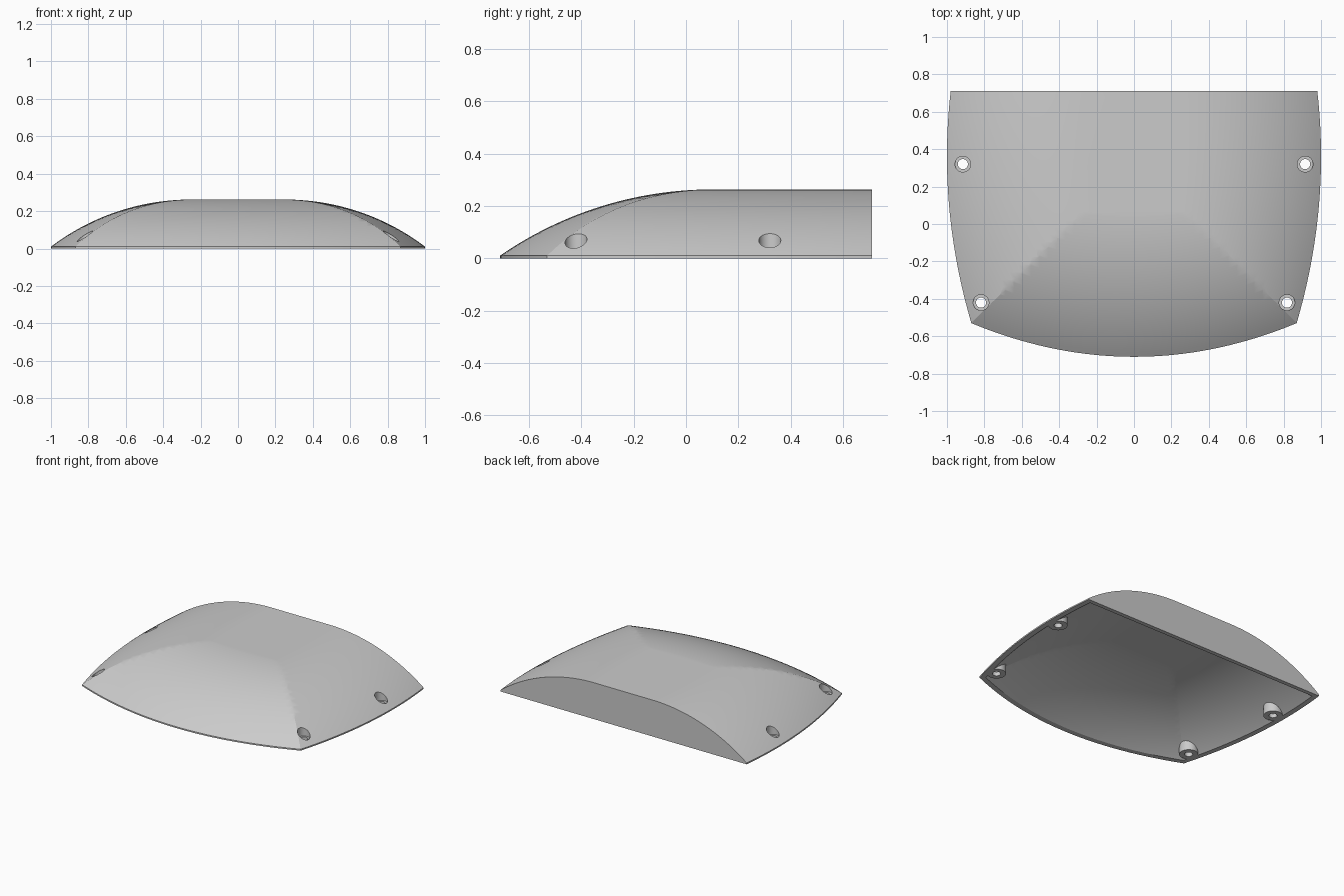
import bpy, bmesh, math

if "Cube" in bpy.data.objects:
    bpy.data.objects.remove(bpy.data.objects["Cube"], do_unlink=True)

BACK, FRONT, CORNER_X, CORNER_Y = 0.71, -0.71, 0.87, -0.53
CROWN, RIM, WALL = 0.262, 0.01, 0.03

grey = bpy.data.materials.new("plain grey")
grey.use_nodes = True
grey.diffuse_color = (0.6, 0.6, 0.6, 1)
grey.node_tree.nodes["Principled BSDF"].inputs["Base Color"].default_value = (0.6, 0.6, 0.6, 1)


def finish(name, bm):
    bmesh.ops.recalc_face_normals(bm, faces=bm.faces)
    mesh = bpy.data.meshes.new(name)
    bm.to_mesh(mesh)
    bm.free()
    mesh.materials.append(grey)
    obj = bpy.data.objects.new(name, mesh)
    bpy.context.collection.objects.link(obj)
    return obj


def loft(name, sections):
    """Closed solid through a row of matching cross-sections."""
    bm = bmesh.new()
    rings = [[bm.verts.new(p) for p in s] for s in sections]
    n = len(rings[0])
    for a, b in zip(rings, rings[1:]):
        for i in range(n):
            j = (i + 1) % n
            bm.faces.new((a[i], a[j], b[j], b[i]))
    bm.faces.new(rings[0])
    bm.faces.new(rings[-1])
    return finish(name, bm)


def cylinder(name, x, y, radius, low, high):
    bm = bmesh.new()
    bmesh.ops.create_cone(bm, cap_ends=True, segments=40, radius1=radius, radius2=radius, depth=high - low)
    bmesh.ops.translate(bm, verts=bm.verts, vec=(x, y, (low + high) / 2))
    return finish(name, bm)


def combine(target, tool, operation):
    mod = target.modifiers.new(operation, "BOOLEAN")
    mod.operation, mod.object, mod.solver = operation, tool, "EXACT"
    bpy.context.view_layer.objects.active = target
    bpy.ops.object.modifier_apply(modifier=mod.name)
    bpy.data.objects.remove(tool, do_unlink=True)


def arc(flat, edge, crown, inset, low, steps=28):
    """Roof curve: level at 'flat', falling to 'edge' at rim height."""
    run, drop = edge - flat, crown - RIM
    radius = (run ** 2 + drop ** 2) / (2 * drop)
    centre, r = crown - radius, radius - inset
    end = math.acos((low - centre) / r)
    return [(flat + r * math.sin(end * i / steps), centre + r * math.cos(end * i / steps))
            for i in range(steps + 1)]


def dome(name, inset, low, bottom, back):
    # Roof falling to both bowed sides
    half = arc(0.25, 1.0, CROWN, inset, low)
    if not inset:
        half.append((half[-1][0], bottom))
    rows = []
    for i in range(41):
        y = -0.9 + (back + 0.9) * i / 40
        shift = 0.164 * (y - 0.361) ** 2
        right = [(x - shift, y, z) for x, z in half]
        rows.append(right + [(-x, y, z) for x, y, z in reversed(right)])
    body = loft(name, rows)
    # Nose falling to the bowed front edge
    nose = arc(-0.1, -FRONT, CROWN + 0.001, inset, low)
    nose = [(0.9, -0.2), (0.9, nose[0][1])] + [(-d, z) for d, z in nose] + [(-nose[-1][0], -0.2)]
    rows = []
    for i in range(49):
        x = -1.1 + 2.2 * i / 48
        shift = (CORNER_Y - FRONT) * (x / CORNER_X) ** 2
        rows.append([(x, y if y > 0.8 else y + shift, z) for y, z in nose])
    combine(body, loft("nose_form", rows), "INTERSECT")
    return body


# Shell and its hollow, leaving round posts standing in the hollow
shell = dome("cover_shell", 0, RIM, 0, BACK)
hollow = dome("hollow", WALL, -0.05, -0.05, BACK - WALL)
posts = [(s * x, y) for s in (-1, 1) for x, y in ((0.915, 0.32), (0.818, -0.42))]
for x, y in posts:
    combine(hollow, cylinder("post", x, y, 0.062, -0.3, 0.4), "DIFFERENCE")
combine(shell, hollow, "DIFFERENCE")

# Screw recesses from above and through holes
for x, y in posts:
    combine(shell, cylinder("recess", x, y, 0.042, 0.03, 0.4), "DIFFERENCE")
    combine(shell, cylinder("screw_hole", x, y, 0.027, -0.1, 0.2), "DIFFERENCE")

bpy.ops.object.select_all(action="DESELECT")
shell.select_set(True)
bpy.context.view_layer.objects.active = shell
bpy.ops.object.shade_smooth_by_angle(angle=math.radians(25))
